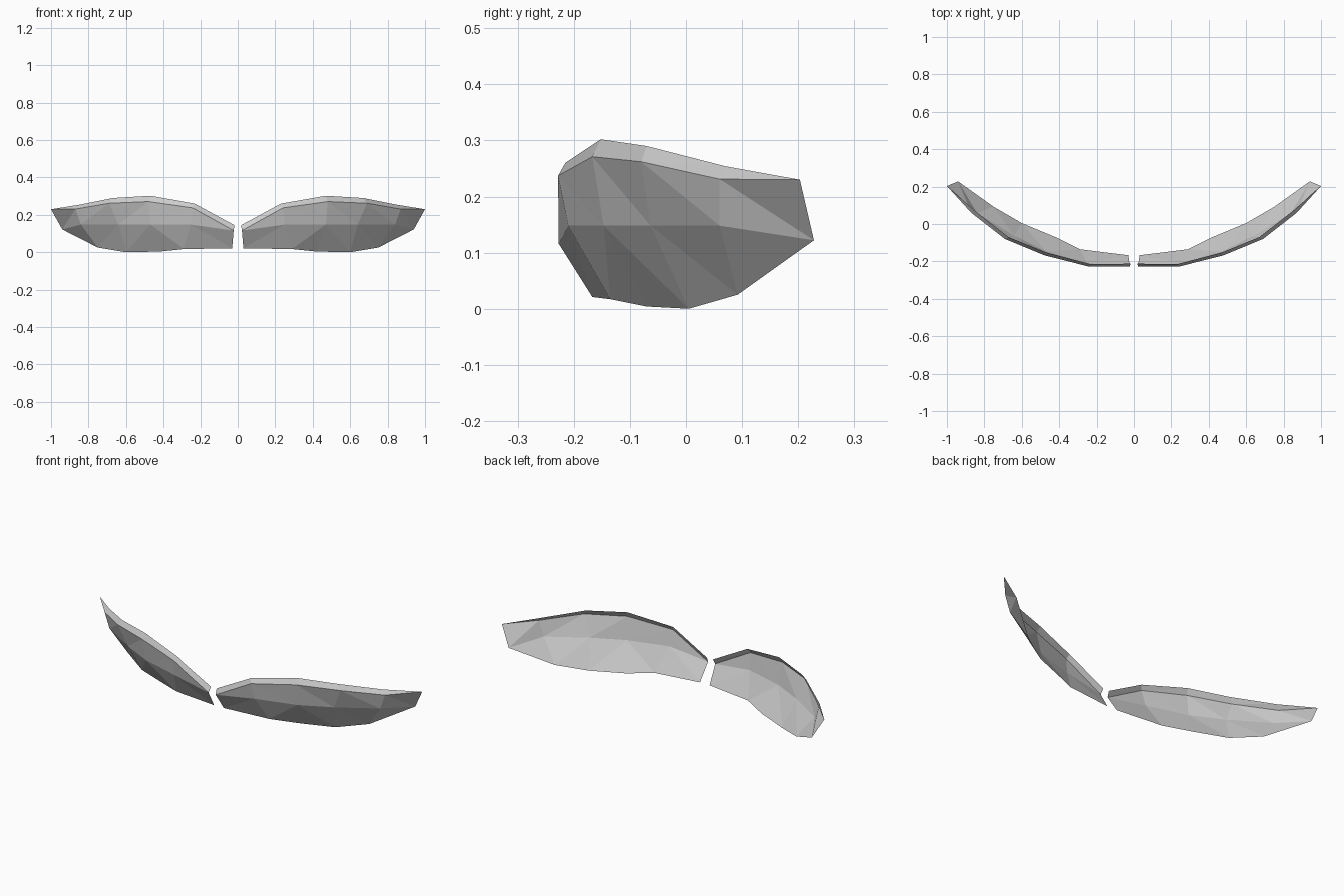
import bpy
import bmesh

# Remove the default object
default_cube = bpy.data.objects.get("Cube")
if default_cube:
    bpy.data.objects.remove(default_cube, do_unlink=True)

# Single grey finish
grey = bpy.data.materials.new("plain_grey")
grey.use_nodes = True
colour = (0.6, 0.6, 0.6, 1)
grey.diffuse_color = colour
grey.node_tree.nodes["Principled BSDF"].inputs["Base Color"].default_value = colour

# Cross-sections from the inner end to the outer tip:
# each runs rim, crease, middle, bottom edge
inner_low = (.03, -.167, .021)
outer_tip = (1, .203, .23)
outer_low = (.94, .228, .122)
sections = [
    [(.018, -.212, .145), (.022, -.227, .116), inner_low, inner_low],
    [(.23, -.215, .26), (.24, -.228, .237), (.25, -.21, .148), (.29, -.135, .017)],
    [(.47, -.152, .302), (.48, -.167, .271), (.47, -.147, .148), (.42, -.07, .004)],
    [(.67, -.07, .29), (.69, -.08, .262), (.64, -.063, .148), (.6, .005, 0)],
    [(.85, .07, .254), (.87, .06, .231), (.84, .06, .148), (.75, .092, .025)],
    [outer_tip, outer_tip, outer_low, outer_low],
]


def build_shell(name, sections, material):
    """Skin neighbouring cross-sections into an open faceted shell."""
    bm = bmesh.new()
    columns = [[bm.verts.new(point) for point in section] for section in sections]
    for near, far in zip(columns, columns[1:]):
        for upper in range(len(near) - 1):
            lower = upper + 1
            bm.faces.new((near[upper], near[lower], far[lower], far[upper]))
    # Close the shared points at both ends into triangles
    bmesh.ops.remove_doubles(bm, verts=bm.verts[:], dist=.0001)
    bmesh.ops.triangulate(bm, faces=bm.faces[:], quad_method='SHORT_EDGE')
    mesh = bpy.data.meshes.new(name)
    bm.to_mesh(mesh)
    bm.free()
    mesh.materials.append(material)
    shell = bpy.data.objects.new(name, mesh)
    bpy.context.collection.objects.link(shell)
    return shell


# Pair of curved panels, mirrored across the centre gap
panels = build_shell("curved_panels", sections, grey)
mirror = panels.modifiers.new("mirror_sides", 'MIRROR')
mirror.use_axis[0] = True
mirror.use_mirror_merge = False
